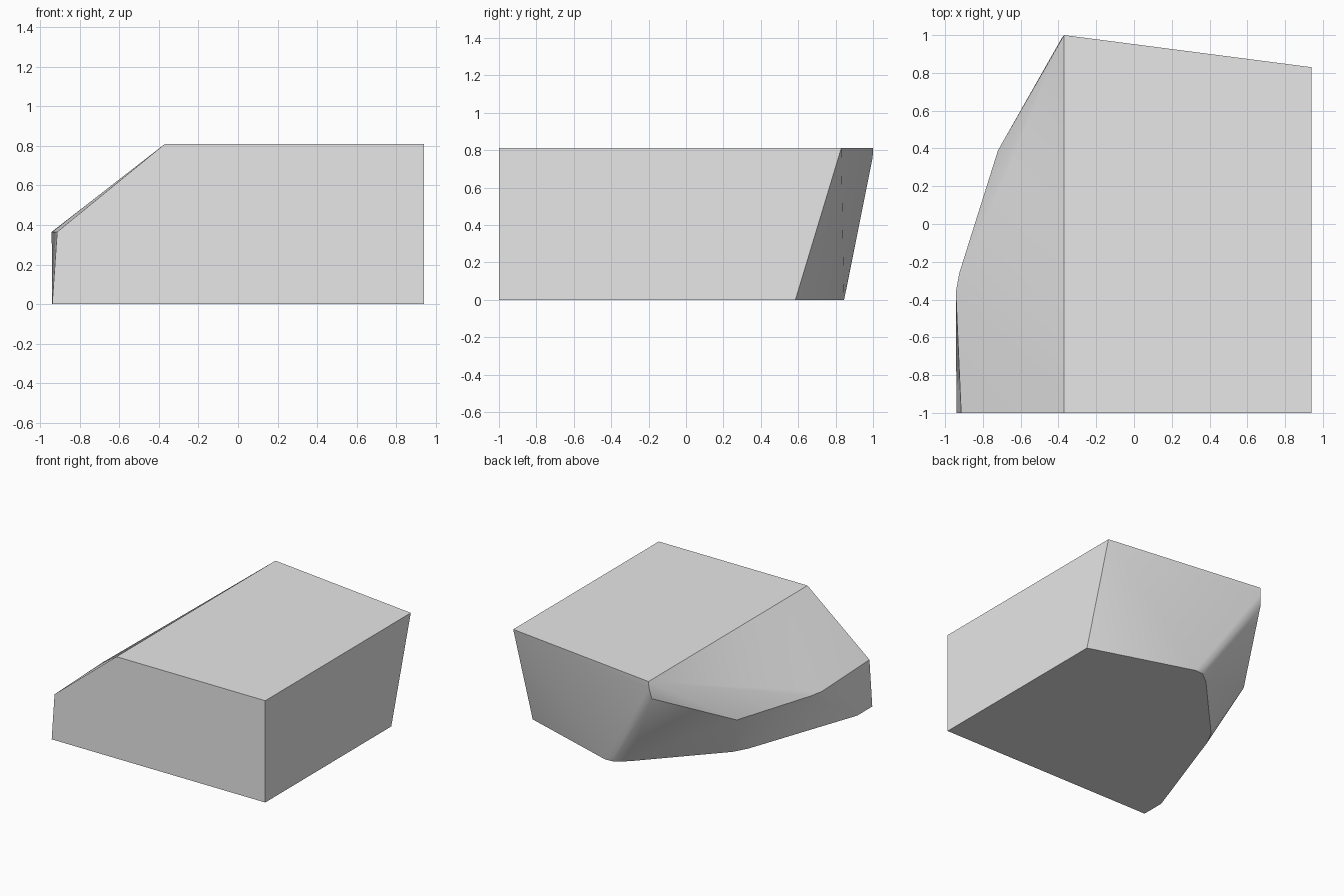
import bpy, bmesh, math

cube = bpy.data.objects.get("Cube")
if cube:
    bpy.data.objects.remove(cube, do_unlink=True)

TOP, LIP = 0.81, 0.365

# Outline of the block at each level, as (x, y) corners
levels = {
    TOP: [(0.94, -1), (0.94, 0.83), (-0.37, 1), (-0.37, -1)],
    0.76: [(-0.372, 0.998)],
    0.67: [(-0.385, 0.98)],
    LIP: [(-0.72, 0.39), (-0.925, -0.26), (-0.943, -0.36), (-0.915, -1)],
    0.08: [(0.02, 0.862)],
    0.0: [(0.94, -1), (0.94, 0.585), (0.12, 0.845), (0.05, 0.84),
          (-0.04, 0.77), (-0.56, 0.21), (-0.62, 0.10), (-0.94, -0.81),
          (-0.94, -1)],
}

# Wrap the outlines in one faceted solid
bm = bmesh.new()
for z, outline in levels.items():
    for x, y in outline:
        bm.verts.new((x, y, z))
hull = bmesh.ops.convex_hull(bm, input=bm.verts)
loose = {v for v in hull["geom_interior"] + hull["geom_unused"]
         if isinstance(v, bmesh.types.BMVert)}
bmesh.ops.delete(bm, geom=list(loose), context="VERTS")
bmesh.ops.dissolve_limit(bm, angle_limit=math.radians(0.5),
                         verts=bm.verts, edges=bm.edges)
bmesh.ops.recalc_face_normals(bm, faces=bm.faces)

mesh = bpy.data.meshes.new("stone_block")
bm.to_mesh(mesh)
bm.free()
block = bpy.data.objects.new("stone_block", mesh)
bpy.context.collection.objects.link(block)

# Plain grey surface
grey = bpy.data.materials.new("light_grey")
grey.use_nodes = True
colour = (0.8, 0.8, 0.8, 1)
grey.diffuse_color = colour
grey.node_tree.nodes["Principled BSDF"].inputs["Base Color"].default_value = colour
mesh.materials.append(grey)

# Soft shading over the small bevels, crisp main edges
bpy.ops.object.select_all(action="DESELECT")
block.select_set(True)
bpy.context.view_layer.objects.active = block
bpy.ops.object.shade_smooth_by_angle(angle=math.radians(30))
